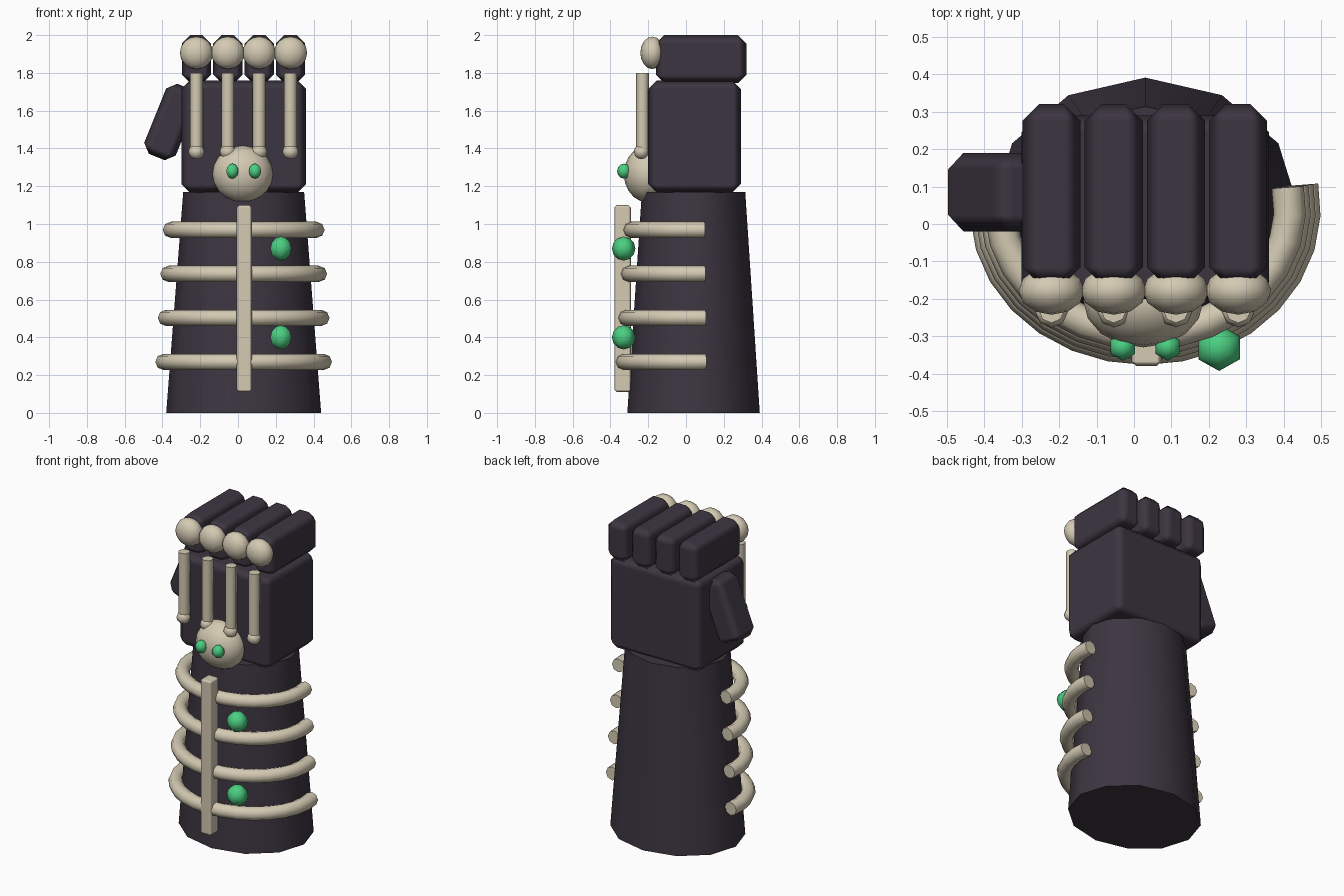
import bpy, math
from mathutils import Matrix

if "Cube" in bpy.data.objects:
    bpy.data.objects.remove(bpy.data.objects["Cube"])


def material(name, rgb):
    m = bpy.data.materials.new(name)
    m.diffuse_color = (*rgb, 1)
    m.use_nodes = True
    m.node_tree.nodes["Principled BSDF"].inputs["Base Color"].default_value = m.diffuse_color
    return m


DARK = material("dark_leather", (0.046, 0.036, 0.053))
BONE = material("bone", (0.66, 0.59, 0.45))
GREEN = material("green_glow", (0.07, 0.62, 0.22))


def finish(name, mat, angle=60):
    ob = bpy.context.object
    ob.name = name
    ob.data.materials.append(mat)
    bpy.ops.object.shade_smooth_by_angle(angle=math.radians(angle))
    return ob


def box(name, mat, loc, size, bevel, tilt=0):
    bpy.ops.mesh.primitive_cube_add(size=1, location=loc, rotation=(0, tilt, 0))
    ob = bpy.context.object
    ob.data.transform(Matrix.Diagonal((*size, 1)))
    finish(name, mat)
    mod = ob.modifiers.new("bevel", "BEVEL")
    mod.width = bevel
    mod.segments = 1
    mod.harden_normals = True
    return ob


def ball(name, mat, loc, radii, segs=12, rings=8):
    bpy.ops.mesh.primitive_uv_sphere_add(segments=segs, ring_count=rings, location=loc)
    bpy.context.object.data.transform(Matrix.Diagonal((*radii, 1)))
    return finish(name, mat, 70)


CX, CY = 0.03, 0.04

# Tapered forearm with an oval section
bpy.ops.mesh.primitive_cone_add(vertices=12, radius1=0.41, radius2=0.32, depth=1.17,
                                location=(CX, CY, 0.585))
for v in bpy.context.object.data.vertices:
    v.co.y *= 0.855
finish("forearm", DARK)

# Fist: palm block and tilted thumb
box("palm", DARK, (CX, 0.045, 1.463), (0.66, 0.49, 0.594), 0.045)
box("thumb", DARK, (-0.355, 0.085, 1.54), (0.18, 0.21, 0.40), 0.045, math.radians(22))

# Four fingers, each with a knuckle and a hand bone
for i in range(4):
    x = -0.22 + 0.166 * i
    box(f"finger_{i}", DARK, (x, 0.08, 1.873), (0.155, 0.48, 0.254), 0.045)
    ball(f"knuckle_{i}", BONE, (x, -0.178, 1.906), (0.088, 0.064, 0.086))
    bpy.ops.mesh.primitive_cylinder_add(vertices=8, radius=0.034, depth=0.42,
                                        location=(x, -0.23, 1.59))
    finish(f"hand_bone_{i}", BONE)
    ball(f"bone_end_{i}", BONE, (x, -0.236, 1.383), (0.043, 0.04, 0.04), 8, 6)

# Wrist skull with glowing eyes
ball("skull", BONE, (0.025, -0.205, 1.265), (0.16, 0.124, 0.15), 16, 10)
for side in (-1, 1):
    ball("eye", GREEN, (CX + side * 0.06, -0.328, 1.28), (0.037, 0.037, 0.04), 6, 6)

# Ribs wrapping the front of the forearm
for i in range(4):
    t = i / 3
    rx, ry, z = 0.425 - 0.039 * t, 0.373 - 0.04 * t, 0.27 + 0.233 * i
    cu = bpy.data.curves.new("rib", "CURVE")
    cu.dimensions = "3D"
    cu.bevel_depth = 0.043
    cu.bevel_resolution = 2
    cu.use_fill_caps = True
    sp = cu.splines.new("POLY")
    n = 16
    sp.points.add(n)
    for k, p in enumerate(sp.points):
        a = math.radians(-190 + 200 * k / n)
        p.co = (CX + rx * math.cos(a), CY + ry * math.sin(a), z, 1)
    ob = bpy.data.objects.new(f"rib_{i}", cu)
    bpy.context.collection.objects.link(ob)
    bpy.ops.object.select_all(action="DESELECT")
    ob.select_set(True)
    bpy.context.view_layer.objects.active = ob
    bpy.ops.object.convert(target="MESH")
    finish(f"rib_{i}", BONE, 50)

# Central breastbone bar
box("centre_bar", BONE, (0.033, -0.335, 0.605), (0.08, 0.088, 0.99), 0.013)

# Green gems between the ribs
for z in (0.40, 0.87):
    ball("gem", GREEN, (0.227, -0.33, z), (0.064, 0.062, 0.064), 6, 6)
